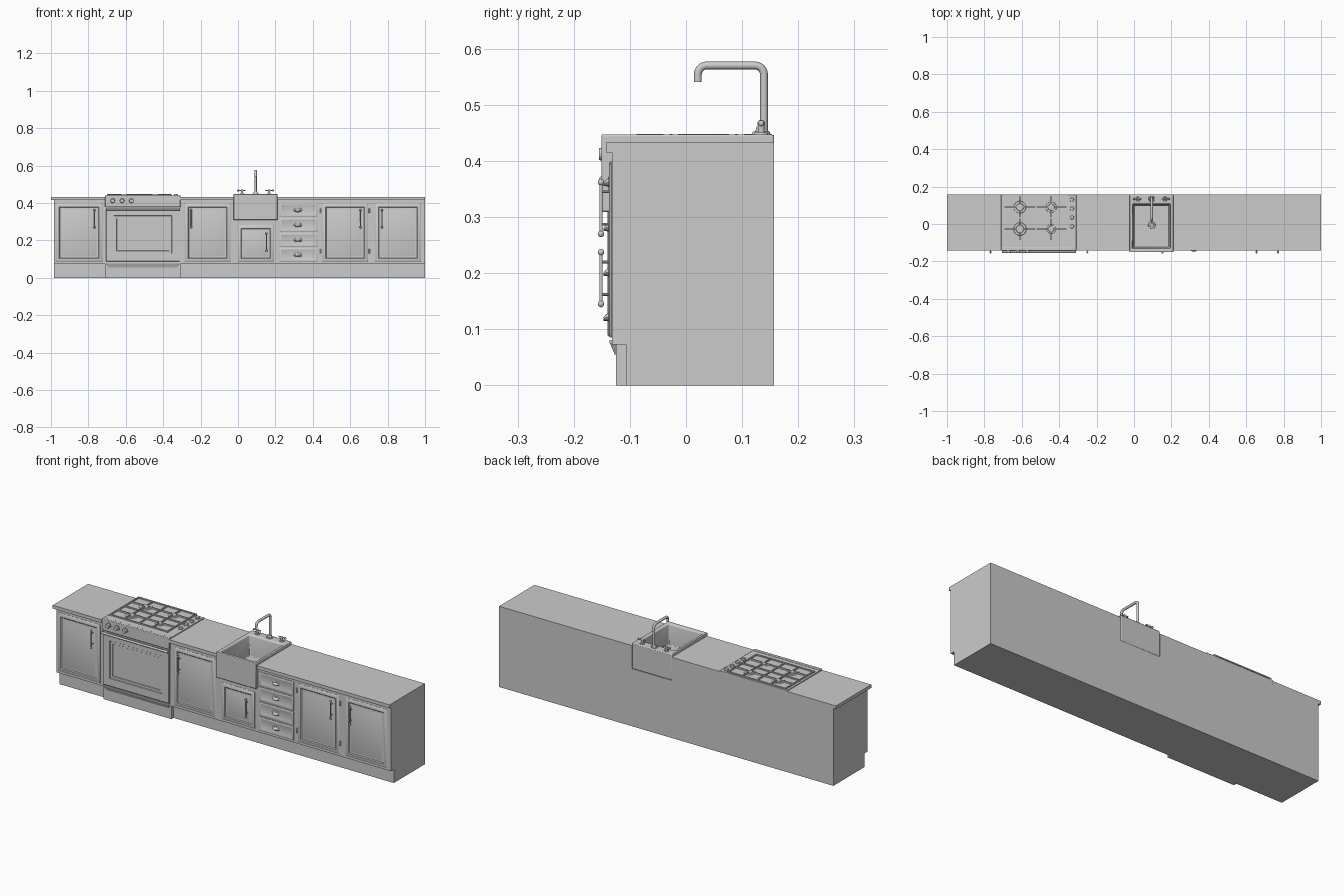
import bpy, bmesh, math
from mathutils import Vector, Matrix

if "Cube" in bpy.data.objects:
    bpy.data.objects.remove(bpy.data.objects["Cube"])


class Part:
    """Collects primitives into one named mesh object."""
    def __init__(self, name):
        self.name, self.bm = name, bmesh.new()

    def box(self, x0, x1, y0, y1, z0, z1):
        m = Matrix.Translation(((x0 + x1) / 2, (y0 + y1) / 2, (z0 + z1) / 2))
        bmesh.ops.create_cube(self.bm, size=1, matrix=m @ Matrix.Diagonal((x1 - x0, y1 - y0, z1 - z0, 1)))
        return self

    def rod(self, a, b, r, r2=None, n=16):
        a, b = Vector(a), Vector(b)
        d = b - a
        m = Matrix.Translation((a + b) / 2) @ d.to_track_quat('Z', 'Y').to_matrix().to_4x4()
        bmesh.ops.create_cone(self.bm, cap_ends=True, segments=n, radius1=r,
                              radius2=r if r2 is None else r2, depth=d.length, matrix=m)
        return self

    def ball(self, c, sx, sy, sz, n=16):
        m = Matrix.Translation(c) @ Matrix.Diagonal((sx, sy, sz, 1))
        bmesh.ops.create_uvsphere(self.bm, u_segments=n, v_segments=n // 2, radius=1, matrix=m)
        return self

    def loft(self, loops):
        rings = [[self.bm.verts.new(p) for p in l] for l in loops]
        fs = []
        for a, b in zip(rings, rings[1:]):
            for i in range(len(a)):
                j = (i + 1) % len(a)
                fs.append(self.bm.faces.new((a[i], a[j], b[j], b[i])))
        fs += [self.bm.faces.new(rings[0]), self.bm.faces.new(rings[-1])]
        bmesh.ops.recalc_face_normals(self.bm, faces=fs)
        return self

    def panel(self, x0, x1, z0, z1, steps):
        """Front panel made of nested rectangles: (inset, y)."""
        return self.loft([[(x0 + i, y, z0 + i), (x1 - i, y, z0 + i),
                           (x1 - i, y, z1 - i), (x0 + i, y, z1 - i)] for i, y in steps])

    def done(self, bevel=0, smooth=True):
        me = bpy.data.meshes.new(self.name)
        self.bm.to_mesh(me)
        self.bm.free()
        ob = bpy.data.objects.new(self.name, me)
        bpy.context.collection.objects.link(ob)
        if bevel:
            b = ob.modifiers.new("bevel", 'BEVEL')
            b.width, b.segments = bevel, 2
        if smooth:
            bpy.ops.object.select_all(action='DESELECT')
            ob.select_set(True)
            bpy.context.view_layer.objects.active = ob
            bpy.ops.object.shade_smooth_by_angle(angle=math.radians(35))
        return ob


BACK = 0.157
FRONT = -0.132

# Carcass with a notch for the sink, and the recessed plinth
outline = [(-.985, .073), (1, .073), (1, .415), (.212, .415), (.212, .309),
           (-.025, .309), (-.025, .415), (-.985, .415)]
Part("carcass").loft([[(x, y, z) for x, z in outline] for y in (FRONT, BACK)]).done(smooth=False)
Part("plinth").box(-.985, 1, -.107, BACK, 0, .073).done(smooth=False)

# Countertop in three runs
for i, (x0, x1) in enumerate([(-1, -.71), (-.31, -.025), (.212, 1)]):
    Part(f"countertop_{i + 1}").box(x0, x1, -.143, BACK, .415, .433).done(smooth=False)

# Cabinet doors: raised frame, recessed field
DOOR = [(0, FRONT + .002), (0, FRONT - .001), (.006, -.137), (.018, -.137),
        (.022, -.133), (.03, -.133), (.034, -.1345)]
doors = [("far_left", -.975, -.725, .085, .397, -.767, .27), ("left", -.285, -.04, .085, .397, -.25, .27),
         ("sink", -.002, .192, .085, .282, .152, .145), ("right", .45, .695, .085, .397, .655, .27),
         ("far_right", .733, .978, .085, .397, .77, .27)]
HY = -.1515
for name, x0, x1, z0, z1, hx, hz in doors:
    Part(name + "_door").panel(x0, x1, z0, z1, DOOR).done()
    # Bar handle with ball ends
    h = Part(name + "_door_handle").rod((hx, HY, hz), (hx, HY, hz + .092), .003, n=12)
    for z in (hz, hz + .092):
        h.ball((hx, HY, z), .0055, .0055, .006)
    for z in (hz + .017, hz + .075):
        h.rod((hx, HY, z), (hx, FRONT, z), .0025, n=10)
    h.done()

# Hinges beside the right door
hinges = Part("hinges")
for x in (.443, .702):
    for z in (.13, .345):
        hinges.rod((x, -.134, z), (x, -.134, z + .025), .004, n=10)
hinges.done()

# Drawer stack with cup pulls
for i in range(4):
    zc = .122 + i * .08
    Part(f"drawer_{i + 1}").panel(.222, .425, zc - .037, zc + .037,
                                 [(0, FRONT + .002), (0, -.135), (.003, -.137), (.009, -.137), (.012, -.1355)]).done()
    p = Part(f"drawer_pull_{i + 1}").ball((.32, -.136, zc), .023, .003, .012, 20)
    p.loft([[(.32 + w * math.cos(a), y, z + hgt * math.sin(a)) for a in [k * math.pi / 8 for k in range(16)]]
            for w, hgt, y, z in ((.019, .009, -.136, zc), (.016, .006, -.142, zc - .001), (.009, .003, -.147, zc - .004))])
    p.done()

# Oven: body, control panel, door with recessed window, lower drawer
Part("oven_body").box(-.71, -.308, -.134, BACK, .38, .438).done(.002)
Part("oven_control_panel").box(-.71, -.308, -.143, -.125, .378, .441).done(.003)
Part("oven_door").panel(-.706, -.312, .087, .374, [(0, FRONT + .002), (0, -.138), (.002, -.140), (.042, -.140),
                        (.044, -.137), (.056, -.137), (.058, -.134)]).done()
Part("oven_plinth").box(-.71, -.308, -.125, -.1, 0, .08).done(smooth=False)
Part("oven_lower_trim").loft([[(-.705 + i, y, z), (-.313 - i, y, z), (-.313 - i, -.12, z), (-.705 + i, -.12, z)]
                             for i, y, z in ((.012, -.127, .055), (0, -.136, .076), (0, -.136, .081))]).done(smooth=False)
bar = Part("oven_handle").rod((-.706, -.149, .367), (-.31, -.149, .367), .006)
for x in (-.69, -.326):
    bar.rod((x, -.149, .367), (x, -.134, .367), .005, n=12)
bar.done()

# Knobs on the front and on the hob
for i, x in enumerate((-.67, -.62, -.57)):
    Part(f"oven_knob_{i + 1}").rod((x, -.141, .412), (x, -.145, .412), .016, n=24) \
        .rod((x, -.144, .412), (x, -.155, .412), .0125, .0105, 24).done()
for i, y in enumerate((.13, .082, .035, -.013)):
    Part(f"hob_knob_{i + 1}").rod((-.332, y, .437), (-.332, y, .440), .0145, n=24) \
        .rod((-.332, y, .439), (-.332, y, .447), .011, .0095, 24).done()

# Burners and the cast grates
T, G0, G1 = .0035, .440, .446
grate = Part("hob_grate")
X0, X1, Y0, Y1 = -.697, -.357, -.088, .153
for x in (X0, -.526, X1):
    grate.box(x - T, x + T, Y0 - T, Y1 + T, G0, G1)
    for y in (Y0, .033, Y1):
        grate.box(x - T, x + T, y - T, y + T, .437, G0)
for y in (Y0, .033, Y1):
    grate.box(X0, X1, y - T, y + T, G0, G1)
for n, (bx, by, r) in enumerate([(-.61, .09, .034), (-.443, .09, .03), (-.61, -.027, .036), (-.443, -.027, .025)]):
    Part(f"burner_{n + 1}").rod((bx, by, .437), (bx, by, .4395), r, r * .93, 28) \
        .rod((bx, by, .439), (bx, by, .443), r * .6, r * .55, 24).done()
    xa, xb = (X0, -.526) if bx < -.526 else (-.526, X1)
    ya, yb = (Y0, .033) if by < .033 else (.033, Y1)
    g, t = .013, .0025
    grate.box(xa, bx - g, by - t, by + t, G0, G1 + .002).box(bx + g, xb, by - t, by + t, G0, G1 + .002)
    grate.box(bx - t, bx + t, ya, by - g, G0, G1 + .002).box(bx - t, bx + t, by + g, yb, G0, G1 + .002)
grate.done(smooth=False)


# Apron sink: outer shell, rolled rim and basin in one loft
def rect(x0, x1, y0, y1, z):
    return [(x0, y0, z), (x1, y0, z), (x1, y1, z), (x0, y1, z)]


Part("sink").loft([rect(-.024, .211, -.151, BACK, .309), rect(-.024, .211, -.151, BACK, .447),
                   rect(-.010, .197, -.134, .110, .447), rect(-.006, .193, -.130, .106, .441),
                   rect(0, .187, -.124, .100, .335)]).done(.004)
Part("drain").rod((.095, -.006, .334), (.095, -.006, .338), .02, .018, 24) \
    .rod((.095, -.006, .338), (.095, -.006, .340), .011, .010, 20).done()

# Faucet: swept pipe with rounded corners
FX = .094
path = [(.139, .447)]
R = .016
for cy, cz, a0 in ((.139 - R, .570 - R, 0), (.021 + R, .570 - R, 90)):
    path += [(cy + R * math.cos(math.radians(a0 + k * 15)), cz + R * math.sin(math.radians(a0 + k * 15)))
             for k in range(7)]
path.append((.021, .541))
cu = bpy.data.curves.new("faucet_pipe", 'CURVE')
cu.dimensions, cu.bevel_depth, cu.bevel_resolution, cu.use_fill_caps = '3D', .007, 4, True
sp = cu.splines.new('POLY')
sp.points.add(len(path) - 1)
for p, (y, z) in zip(sp.points, path):
    p.co = (FX, y, z, 1)
sp.use_smooth = True
pipe = bpy.data.objects.new("faucet_pipe", cu)
bpy.context.collection.objects.link(pipe)
Part("faucet_base").rod((FX, .134, .446), (FX, .134, .452), .017, .015, 24) \
    .rod((FX, .135, .452), (FX, .135, .461), .012, .009, 24).done()

# Tap levers either side
for side, s in (("left", -1), ("right", 1)):
    x = FX + s * .072
    Part(f"tap_{side}").rod((x, .134, .446), (x, .134, .451), .013, .011, 20) \
        .rod((x, .134, .45), (x, .134, .465), .006, n=16).ball((x, .134, .466), .007, .007, .007) \
        .rod((x - s * .018, .134, .467), (x + s * .021, .134, .467), .0035, n=12) \
        .ball((x + s * .021, .134, .467), .0055, .0055, .0055).done()
